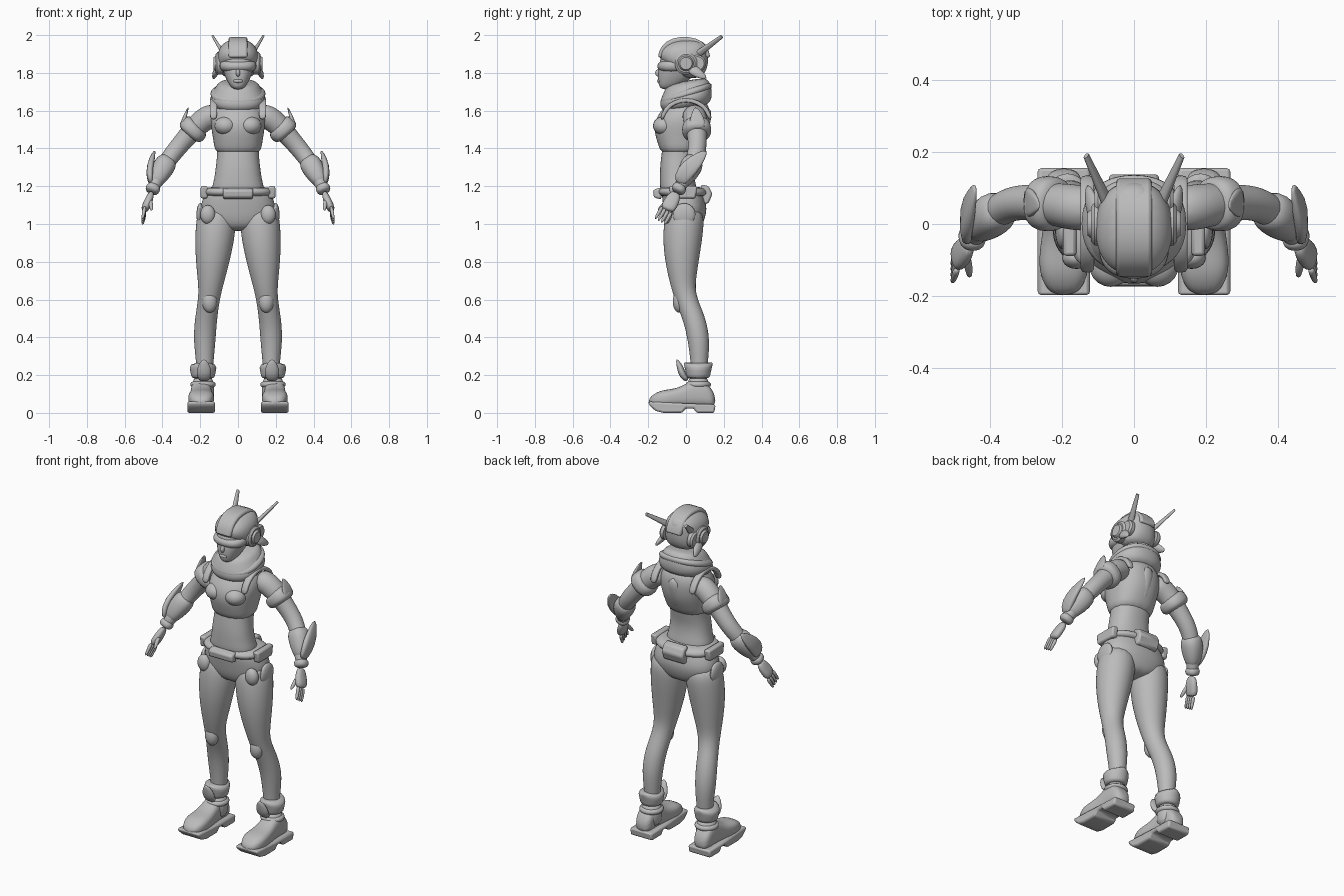
import bpy, bmesh, math
from mathutils import Vector

if "Cube" in bpy.data.objects:
    bpy.data.objects.remove(bpy.data.objects["Cube"], do_unlink=True)

grey = bpy.data.materials.new("plain_grey")
grey.use_nodes = True
grey.diffuse_color = (.5, .5, .5, 1)
grey.node_tree.nodes["Principled BSDF"].inputs["Base Color"].default_value = grey.diffuse_color


def finish(name, bm, mirror=False, subdiv=0, bevel=0):
    """Turn a bmesh into a shaded object, optionally mirrored to both sides."""
    bmesh.ops.recalc_face_normals(bm, faces=bm.faces)
    mesh = bpy.data.meshes.new(name)
    bm.to_mesh(mesh)
    bm.free()
    mesh.materials.append(grey)
    obj = bpy.data.objects.new(name, mesh)
    bpy.context.collection.objects.link(obj)
    if subdiv:
        mesh.polygons.foreach_set("use_smooth", [True] * len(mesh.polygons))
        smooth = obj.modifiers.new("smooth", 'SUBSURF')
        smooth.levels = smooth.render_levels = subdiv
    else:
        bpy.ops.object.select_all(action='DESELECT')
        obj.select_set(True)
        bpy.context.view_layer.objects.active = obj
        bpy.ops.object.shade_smooth_by_angle(angle=math.radians(40))
    if bevel:
        rounding = obj.modifiers.new("bevel", 'BEVEL')
        rounding.width, rounding.segments = bevel, 2
    if mirror:
        obj.modifiers.new("mirror", 'MIRROR')


def skin(name, loops, **options):
    """Bridge equal loops of points and cap both ends."""
    bm = bmesh.new()
    rings = [[bm.verts.new(point) for point in loop] for loop in loops]
    for lower, upper in zip(rings, rings[1:]):
        for i in range(len(lower)):
            j = (i + 1) % len(lower)
            bm.faces.new((lower[i], lower[j], upper[j], upper[i]))
    bm.faces.new(rings[0])
    bm.faces.new(rings[-1])
    finish(name, bm, **options)


def oval(sides, power):
    """Unit superellipse points; a higher power is squarer."""
    points = []
    for i in range(sides):
        angle = math.tau * (i + .5) / sides
        c, s = math.cos(angle), math.sin(angle)
        points.append((math.copysign(abs(c) ** (2 / power), c),
                       math.copysign(abs(s) ** (2 / power), s)))
    return points


def loft(name, start, end, rings, centre=0, along_y=False, power=2.3, tilt=0, subdiv=2, **options):
    """Evenly spaced ovals, each given as (half width, low edge, high edge)."""
    loops = []
    for i, (width, low, high) in enumerate(rings):
        position = start + (end - start) * i / (len(rings) - 1)
        loop = []
        for c, s in oval(16, power):
            x, other = centre + c * width, (low + high + s * (high - low)) / 2
            loop.append((x, position, other) if along_y else (x, other, position + tilt * other))
        loops.append(loop)
    skin(name, loops, subdiv=subdiv, **options)


def tube(name, rings, flat=1, side=(0, 1, 0), power=2, sides=12, subdiv=1):
    """Sweep a mirrored pair along (x, y, z, radius); flat scales the second radius."""
    points = [Vector(ring[:3]) for ring in rings]
    last = len(points) - 1
    loops = []
    for i, (point, ring) in enumerate(zip(points, rings)):
        normal = (points[min(i + 1, last)] - points[max(i - 1, 0)]).normalized()
        across = Vector(side)
        across = (across - normal * across.dot(normal)).normalized()
        other = normal.cross(across) * flat
        loops.append([point + (across * c + other * s) * ring[3] for c, s in oval(sides, power)])
    skin(name, loops, subdiv=subdiv, mirror=True)


def prism(name, profile, left, right, **options):
    """Extrude a (y, z) side profile across x."""
    skin(name, [[(x, y, z) for y, z in profile] for x in (left, right)], bevel=.01, **options)


def ball(name, centre, size, mirror=True):
    bm = bmesh.new()
    bmesh.ops.create_uvsphere(bm, u_segments=20, v_segments=12, radius=1)
    bmesh.ops.scale(bm, vec=size, verts=bm.verts)
    bmesh.ops.translate(bm, vec=centre, verts=bm.verts)
    finish(name, bm, mirror=mirror)


# Torso: bare waist, cropped top, bust and shoulder straps
loft("midriff", 1.14, 1.46, [(.16, -.14, .07), (.13, -.14, .05), (.12, -.14, .04),
                             (.11, -.13, .06), (.12, -.12, .07)])
loft("cropped_top", 1.36, 1.67, [(.12, -.13, .06), (.13, -.15, .09), (.14, -.17, .12),
                                 (.15, -.17, .13), (.14, -.13, .13), (.08, -.07, .1)])
ball("bust", (.065, -.115, 1.52), (.06, .06, .05))
loft("spine_plate", 1.38, 1.62, [(.02, 0, .07), (.04, .05, .13), (.04, .1, .14)], subdiv=1)
arch = [math.pi * i / 6 for i in range(7)]
tube("shoulder_straps", [(.13, .13 * math.cos(t), 1.55 + .11 * math.sin(t), .02) for t in arch],
     flat=.6, side=(1, 0, 0), power=4)

# Scarf collar
loft("scarf", 1.6, 1.76, [(.11, -.1, .12), (.15, -.14, .14), (.15, -.14, .14),
                          (.12, -.12, .13), (.1, -.1, .11)], tilt=.2)
loft("scarf_fold", 1.66, 1.72, [(.13, -.1, .12), (.15, -.14, .14), (.15, -.14, .14),
                                (.12, -.1, .12)], tilt=.3, subdiv=1)

# Head
loft("face", 1.71, 1.9, [(.03, -.14, -.07), (.06, -.15, .02), (.08, -.15, .05),
                         (.09, -.14, .07), (.09, -.14, .08)])
ball("nose", (0, -.145, 1.8), (.012, .018, .02), mirror=False)
ball("lips", (0, -.143, 1.757), (.025, .01, .01), mirror=False)
loft("visor", 1.8, 1.87, [(.08, -.13, 0), (.1, -.155, .02), (.1, -.155, .02), (.09, -.13, 0)],
     subdiv=1)
loft("helmet", 1.77, 1.98, [(.08, -.03, .08), (.1, -.06, .11), (.11, -.13, .12),
                            (.11, -.15, .12), (.1, -.13, .12), (.05, -.06, .08)])
prism("helmet_crest", [(-.01 + .14 * c, 1.86 + .13 * s) for c, s in oval(24, 2.3) if s > 0],
      -.05, .05)

# Ear pieces, antennas and rear lobes
for label, radius, reach, y in (("ear_rings", .06, .12, 0), ("ear_caps", .04, .13, 0),
                                ("rear_discs", .045, .11, .06)):
    tube(label, [(.08, y, 1.85, radius), (reach - .01, y, 1.85, radius),
                 (reach, y, 1.85, radius * .8)], sides=24, subdiv=0)
tube("antennas", [(.07, .05, 1.89, .02), (.133, .19, 1.993, .01)], flat=.6, power=3, subdiv=0)
tube("ear_lobes", [(.1, .02, 1.83, .035), (.12, .06, 1.8, .03), (.13, .11, 1.77, .01)], flat=.6)

# Belt, buckle and pouches
loft("belt", 1.14, 1.2, [(.17, -.13, .1), (.19, -.155, .12), (.19, -.155, .11), (.17, -.13, .09)],
     power=2.5, subdiv=1)
prism("buckle", [(-.13, 1.13), (-.17, 1.14), (-.175, 1.18), (-.13, 1.195)], -.08, .08)
prism("back_pouch", [(.08, 1.1), (.12, 1.11), (.14, 1.16), (.12, 1.2), (.08, 1.21)], -.07, .07)
prism("side_pouches", [(-.08, 1.135), (.05, 1.135), (.06, 1.2), (-.09, 1.2)], .16, .198,
      mirror=True)

# Trousers: legs step evenly down from hip to ankle
loft("hips", 1.2, .96, [(.16, -.13, .08), (.19, -.13, .1), (.205, -.12, .115),
                        (.19, -.11, .1), (.1, -.08, .07)])
leg = [(.11, 0, .1), (.118, -.014, .11), (.13, -.022, .1), (.14, -.02, .08), (.15, -.01, .056),
       (.17, .045, .06), (.178, .07, .06), (.175, .07, .045), (.18, .07, .04)]
tube("legs", [(x, y, 1.1 - .12 * i, r) for i, (x, y, r) in enumerate(leg)], sides=16, subdiv=2)
ball("knee_pads", (.15, -.035, .59), (.04, .035, .06))
ball("thigh_pads", (.16, -.095, 1.05), (.04, .03, .05))
ball("hip_pockets", (.2, -.01, 1.05), (.02, .06, .06))

# Boots: round parts share one ankle axis
for label, steps in (("boot_shafts", [(.05, .06), (.12, .06), (.2, .06)]),
                     ("ankle_straps", [(.13, .05), (.14, .07), (.16, .07), (.17, .05)]),
                     ("boot_cuffs", [(.18, .05), (.19, .065), (.22, .068), (.26, .08),
                                     (.27, .076), (.26, .06), (.21, .05)])):
    tube(label, [(.185, .065, z, radius) for z, radius in steps], sides=16)
upper = [(.04, .08), (.07, .12), (.07, .125), (.06, .14), (.055, .18), (.055, .18), (.045, .1)]
loft("boot_uppers", -.2, .157, [(width, .03, top) for width, top in upper],
     centre=.195, along_y=True, power=2.8, mirror=True)
tube("shin_guards", [(.18, .01, .17, .03), (.18, -.02, .2, .04), (.18, -.03, .24, .04),
                     (.18, -.05, .285, .01)], flat=.5, side=(1, 0, 0))
prism("boot_soles", [(-.2, .06), (-.195, .04), (-.16, .01), (-.12, 0), (-.02, 0), (0, .024),
                     (.04, .024), (.055, 0), (.15, 0), (.157, .045), (0, .05)],
      .122, .268, mirror=True)

# Arms, with bands and guards threaded on the same path
arm = [(.1, .04, 1.58, .06), (.16, .045, 1.57, .068), (.22, .055, 1.52, .062),
       (.28, .06, 1.45, .052), (.34, .06, 1.38, .05), (.39, .03, 1.31, .046),
       (.43, -.01, 1.235, .04), (.46, -.05, 1.165, .028)]
tube("arms", arm, subdiv=2)


def arm_band(name, start, end, radii):
    """Sleeve around the arm between two path positions."""
    rings = []
    for i, radius in enumerate(radii):
        position = start + (end - start) * i / (len(radii) - 1)
        joint = int(position)
        point = Vector(arm[joint][:3]).lerp(Vector(arm[joint + 1][:3]), position - joint)
        rings.append((*point, radius))
    tube(name, rings, power=2.4)


arm_band("sleeve_bands", 1.8, 2.75, (.06, .078, .08, .08, .06))
arm_band("forearm_guards", 4.4, 6.4, (.04, .06, .06, .055, .045, .03))
arm_band("wrist_cuffs", 6.4, 6.98, (.03, .04, .04, .03))
tube("shoulder_points", [(.3, .06, 1.5, .05), (.285, .06, 1.56, .04), (.262, .05, 1.62, .01)],
     flat=.3, power=3)
tube("guard_fins", [(.46, -.04, 1.21, .03), (.47, -.01, 1.27, .05), (.46, .05, 1.33, .045),
                    (.44, .11, 1.39, .01)], flat=.4, power=3)

# Hands: fingers fan out across the knuckles
tube("palms", [(.457, -.05, 1.17, .027), (.47, -.07, 1.13, .04), (.487, -.09, 1.095, .042),
               (.495, -.1, 1.07, .035)], flat=.55, power=2.5)
knuckles, across, reach = Vector((.492, -.1, 1.08)), Vector((0, .8, -.5)), Vector((.014, -.04, -.07))
for i, label in enumerate(("index", "middle", "ring", "little")):
    base = knuckles + across * (i - 1.5) * .02
    tube(label + "_fingers", [(*(base + reach * t), .012 - .004 * t) for t in (0, .5, 1)], sides=8)
tube("thumbs", [(.468, -.085, 1.135, .014), (.46, -.12, 1.1, .013), (.457, -.15, 1.07, .008)],
     sides=8)
